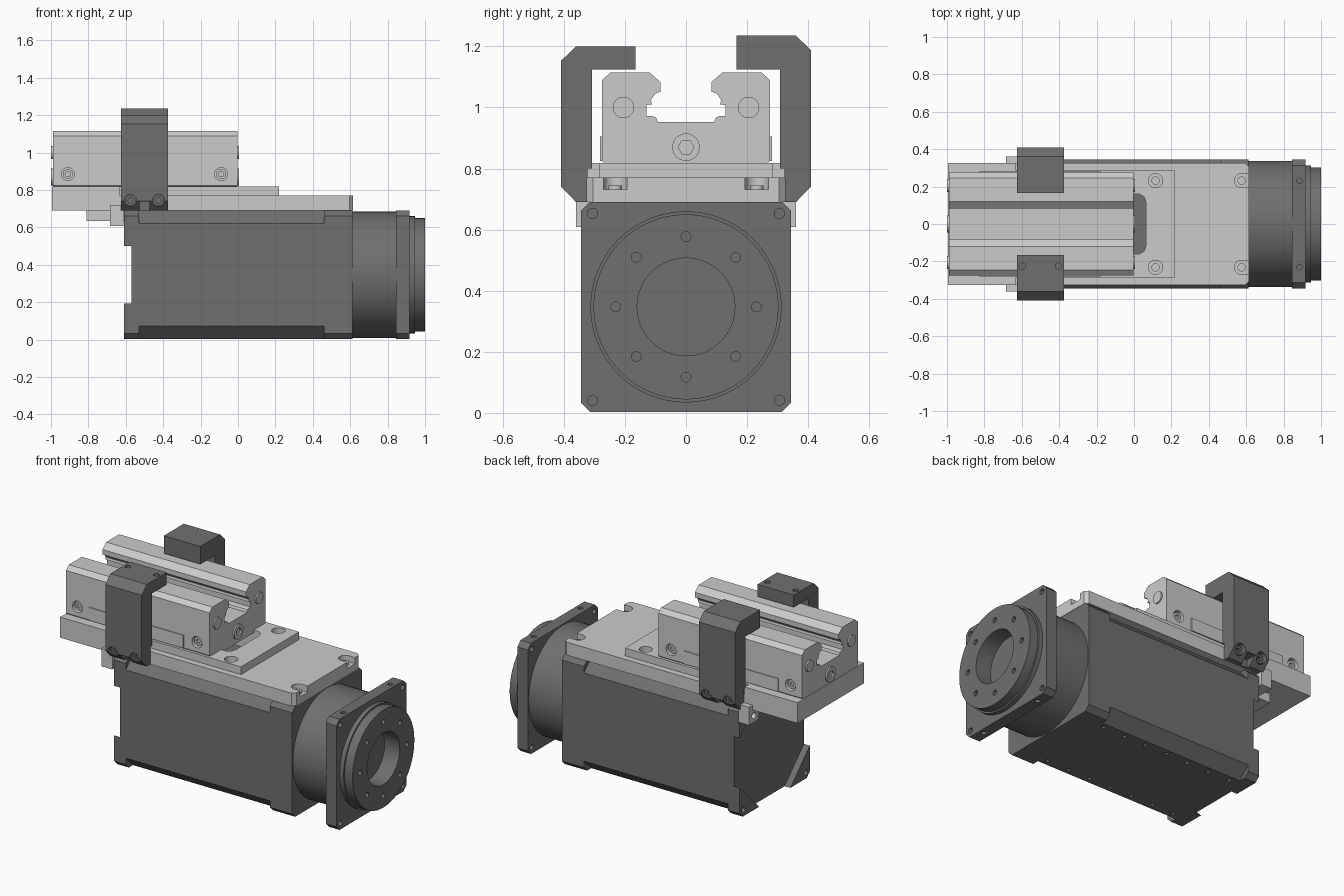
import bpy, bmesh
from math import cos, sin, pi

if "Cube" in bpy.data.objects:
    bpy.data.objects.remove(bpy.data.objects["Cube"])

H, C = 0.344, 0.347            # half width and axis height of the square drive unit
dark = bpy.data.materials.new("dark_grey")
dark.diffuse_color = (0.16, 0.16, 0.16, 1)
dark.use_nodes = True
dark.node_tree.nodes["Principled BSDF"].inputs["Base Color"].default_value = dark.diffuse_color


def circle(u, v, r, n=32):
    return [(u + r * cos(2 * pi * i / n), v + r * sin(2 * pi * i / n)) for i in range(n)]


def cyl(axis, u, v, r, a, b, n=32):
    return axis, circle(u, v, r, n), a, b


def box(x0, x1, y0, y1, z0, z1):
    return 'z', [(x0, y0), (x1, y0), (x1, y1), (x0, y1)], z0, z1


def square(c):
    """Chamfered square section of the drive unit."""
    k = H - c
    pts = [(k, -H), (H, -k), (H, k), (k, H), (-k, H), (-H, k), (-H, -k), (-k, -H)]
    return [(y, z + C) for y, z in pts]


def build(name, prisms):
    """One mesh from prisms, each given as (axis, outline, start, end)."""
    place = {'x': lambda u, v, t: (t, u, v),
             'y': lambda u, v, t: (u, t, v),
             'z': lambda u, v, t: (u, v, t)}
    bm = bmesh.new()
    for axis, pts, a, b in prisms:
        lo, hi = ([bm.verts.new(place[axis](u, v, t)) for u, v in pts] for t in (a, b))
        bm.faces.new(lo)
        bm.faces.new(hi[::-1])
        for i in range(len(pts)):
            j = (i + 1) % len(pts)
            bm.faces.new((lo[j], lo[i], hi[i], hi[j]))
    bmesh.ops.recalc_face_normals(bm, faces=bm.faces)
    me = bpy.data.meshes.new(name)
    bm.to_mesh(me)
    bm.free()
    ob = bpy.data.objects.new(name, me)
    bpy.context.collection.objects.link(ob)
    return ob


def part(name, prisms, cuts=(), mat=None):
    ob = build(name, prisms)
    bpy.ops.object.select_all(action='DESELECT')
    bpy.context.view_layer.objects.active = ob
    ob.select_set(True)
    if cuts:
        cutter = build(name + "_cutter", cuts)
        cutter.hide_render = True
        mod = ob.modifiers.new("cut", 'BOOLEAN')
        mod.object, mod.operation, mod.solver = cutter, 'DIFFERENCE', 'EXACT'
        mod.use_self = True
        bpy.ops.object.modifier_apply(modifier="cut")
        bpy.data.objects.remove(cutter)
    if mat:
        ob.data.materials.clear()
        ob.data.materials.append(mat)
    bpy.ops.object.shade_smooth_by_angle()
    return ob


S = (-1, 1)
corners = [(sy * 0.306, C + sz * 0.306) for sy in S for sz in S]

# Drive housing: chamfered body with mounting holes underneath, full collar, rear ears
part("drive_body", [('x', square(0.07), -0.57, 0.47)],
     [cyl('z', -0.48 + 0.15 * i, s * 0.24, 0.012, -0.05, 0.04, 12) for i in range(7) for s in S], dark)
part("drive_collar", [('x', square(0.03), 0.46, 0.613)], (), dark)
ear = [(H - 0.03, H), (H, H - 0.03), (H, H - 0.19), (H - 0.19, H)]
part("rear_ears", [('x', [(sy * y, C + sz * z) for y, z in ear], -0.61, -0.53) for sy in S for sz in S],
     [cyl('x', y, z, 0.017, -0.65, -0.58, 16) for y, z in corners], dark)

# Gear drum, square flange and output disc
part("gear_drum", [cyl('x', 0, C, 0.338, 0.6, 0.86, 64)], (), dark)
part("output_flange", [('x', square(0.03), 0.845, 0.918)],
     [cyl('x', y, z, 0.017, 0.8, 0.95, 16) for y, z in corners]
     + [cyl('z', 0.885, s * 0.23, 0.015, t, t + 0.06, 16) for s in S for t in (-0.02, 0.65)]
     + [cyl('x', 0, C, 0.161, 0.895, 0.95, 64)], dark)
bolt_ring = circle(0, C, 0.23, 8)
bore = [cyl('x', 0, C, 0.16, 0.85, 1.05, 64)]
part("pilot_ring", [cyl('x', 0, C, 0.313, 0.91, 0.945, 64)], bore, dark)
part("output_disc", [cyl('x', 0, C, 0.303, 0.93, 1.0, 64)],
     bore + [cyl('x', y, z, 0.016, 0.96, 1.05, 16) for y, z in bolt_ring], dark)

# Stepped adapter plate with cable pocket and counterbores
pocket = ('z', [(-0.2, -0.16), (0.03, -0.16), (0.055, -0.145), (0.065, -0.11),
                (0.065, 0.11), (0.055, 0.145), (0.03, 0.16), (-0.2, 0.16)], 0.6, 0.9)
bores = [cyl('z', 0.115, s * 0.232, 0.038, 0.735, 0.9) for s in S]
e, f = 0.325, 0.285
notches = []
for s in S:
    arc = [(0.575 + 0.038 * cos(pi / 2 + pi * i / 12), s * 0.232 + 0.038 * sin(pi / 2 + pi * i / 12))
           for i in range(13)]
    notches.append(('z', arc + [(0.7, s * 0.232 - 0.038), (0.7, s * 0.232 + 0.038)], 0.732, 0.9))
part("base_plate",
     [('z', [(-0.995, -e), (0.595, -e), (0.615, -e + 0.02), (0.615, e - 0.02), (0.595, e), (-0.995, e)],
       0.69, 0.77)], [pocket] + bores + notches)
part("raised_plate",
     [('z', [(-0.995, -e), (-0.63, -e), (-0.63, -f), (0.22, -f), (0.22, f), (-0.63, f), (-0.63, e), (-0.995, e)],
       0.765, 0.818)], [pocket] + bores)
part("plate_screws", [cyl('z', x, s * 0.232, 0.022, 0.71, 0.745, 16) for x in (0.115, 0.575) for s in S])

# Supports under the overhanging plate
part("stop_block", [box(-0.81, -0.57, -0.2, 0.2, 0.635, 0.7)])
for s, side in zip(S, ("front", "back")):
    y0, y1 = sorted((s * 0.26, s * 0.36))
    part(side + "_locating_tab", [box(-0.685, -0.612, y0, y1, 0.608, 0.72)],
         [cyl('x', s * 0.31, 0.65, 0.02, -0.75, -0.64, 16)])

# Grooved guide carriage
half = [(0.092, 0.952), (0.098, 0.967), (0.11, 0.972), (0.129, 0.972), (0.129, 1.008), (0.112, 1.01),
        (0.115, 1.025), (0.1, 1.046), (0.083, 1.052), (0.083, 1.083), (0.12, 1.115), (0.247, 1.115),
        (0.275, 1.09), (0.275, 0.825), (0.25, 0.8)]
side_holes = [(x, s) for x in (-0.91, -0.09) for s in S]
end_screws = [(-0.205, 1.0, 0.035), (0.205, 1.0, 0.035), (0, 0.87, 0.045)]
part("guide_carriage", [('x', half + [(-y, z) for y, z in reversed(half)], -0.99, -0.003)],
     [cyl('y', x, 0.885, 0.035, *sorted((s * 0.24, s * 0.3))) for x, s in side_holes])
part("carriage_side_screws",
     [cyl('y', x, 0.885, 0.027, *sorted((s * 0.23, s * 0.262)), 24) for x, s in side_holes],
     [cyl('y', x, 0.885, 0.015, *sorted((s * 0.25, s * 0.3)), 6) for x, s in side_holes])
part("carriage_side_panels", [box(-0.83, -0.18, *sorted((s * 0.26, s * 0.281)), 0.825, 0.905) for s in S])
for t, end in ((-0.99, "rear"), (-0.003, "inner")):
    d = -1 if t < -0.5 else 1
    part(end + "_end_screws",
         [cyl('x', y, z, r, *sorted((t - d * 0.02, t + d * 0.009))) for y, z, r in end_screws],
         [cyl('x', 0, 0.87, 0.026, *sorted((t - d * 0.012, t + d * 0.05)), 6)])

# Hooked side brackets: the front one is lower and has two holes in its top
for s, side, top in ((-1, "front", 1.2), (1, "back", 1.235)):
    hook = [(0.308, 1.125), (0.165, 1.125), (0.165, top), (0.36, top), (0.41, top - 0.048),
            (0.41, 0.742), (0.36, 0.69), (0.323, 0.69), (0.323, 0.8), (0.308, 0.8)]
    cuts = [cyl('y', x, 0.745, 0.033, *sorted((s * 0.36, s * 0.45))) for x in (-0.575, -0.425)]
    cuts.append(box(-0.526, -0.474, *sorted((s * 0.34, s * 0.45)), 0.65, 0.74))
    if s < 0:
        cuts += [cyl('z', x, -0.225, 0.017, 1.15, 1.25, 16) for x in (-0.597, -0.403)]
    part(side + "_hook_bracket", [('x', [(s * y, z) for y, z in hook], -0.625, -0.375)], cuts, dark)
    part(side + "_bracket_screws",
         [cyl('y', x, 0.745, 0.028, *sorted((s * 0.34, s * 0.385)), 24) for x in (-0.575, -0.425)],
         [cyl('y', x, 0.745, 0.015, *sorted((s * 0.37, s * 0.45)), 6) for x in (-0.575, -0.425)], dark)
